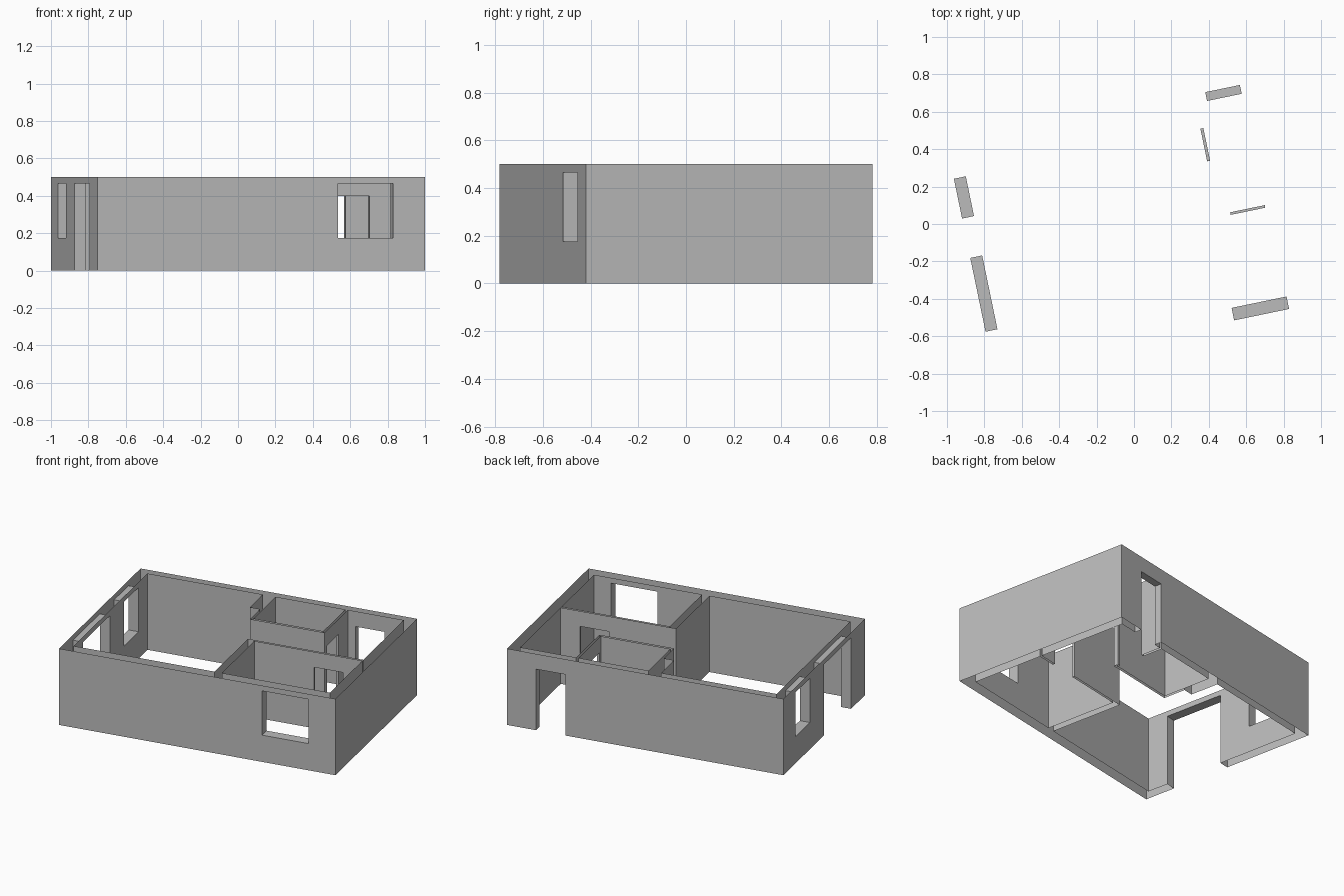
import bpy, bmesh, math
from mathutils import Vector

cube = bpy.data.objects.get("Cube")
if cube:
    bpy.data.objects.remove(cube, do_unlink=True)

TURN = math.radians(11.7)   # the house stands turned on its plot
H = 0.5                     # wall height
X, Y = 0.894, 0.613         # outer half sizes
XI, YF, YB = 0.829, -0.545, 0.565   # inner faces of the outer walls

grey = bpy.data.materials.new("plain_grey")
grey.use_nodes = True
grey.diffuse_color = (0.5, 0.5, 0.5, 1)
grey.node_tree.nodes["Principled BSDF"].inputs["Base Color"].default_value = (0.5, 0.5, 0.5, 1)

# Openings: low corner, high corner
openings = {
    "front_window": ((0.42, -Y, 0.175), (0.72, YF, 0.465)),
    "side_window": ((-X, 0.215, 0.175), (-XI, 0.432, 0.465)),
    "side_doorway": ((-X, -0.403, 0), (-XI, 0.0, 0.465)),
    "back_doorway": ((0.516, YB, 0), (0.705, Y, 0.4)),
    "bathroom_doorway": ((0.451, 0.249, 0), (0.467, 0.427, 0.4)),
    "bedroom_doorway": ((0.516, -0.057, 0), (0.705, -0.043, 0.4)),
}


def inside(p, lo, hi, e=0.001):
    return all(lo[i] - e < p[i] < hi[i] + e for i in range(3))


def finish(bm, name):
    bmesh.ops.remove_doubles(bm, verts=bm.verts, dist=0.0001)
    mesh = bpy.data.meshes.new(name)
    bm.to_mesh(mesh)
    bm.free()
    mesh.materials.append(grey)
    ob = bpy.data.objects.new(name, mesh)
    ob.rotation_euler.z = TURN
    bpy.context.collection.objects.link(ob)


def wall_skin(name, outline):
    """Upright wall faces along a closed outline, with openings left out."""
    bm = bmesh.new()
    for a, b in zip(outline, outline[1:] + outline[:1]):
        a, b = Vector((*a, 0)), Vector((*b, 0))
        d = (b - a).normalized()
        length = (b - a).length
        ts, zs = {0, length}, {0, H}
        for lo, hi in openings.values():
            mid = (Vector(lo) + Vector(hi)) / 2
            t = (mid - a).dot(d)
            foot = a + d * t
            foot.z = mid.z
            if 0 < t < length and inside(foot, lo, hi):
                ts |= {(Vector(c) - a).dot(d) for c in (lo, hi)}
                zs |= {lo[2], hi[2]}
        ts, zs = sorted(ts), sorted(zs)
        for t0, t1 in zip(ts, ts[1:]):
            for z0, z1 in zip(zs, zs[1:]):
                centre = a + d * (t0 + t1) / 2 + Vector((0, 0, (z0 + z1) / 2))
                if any(inside(centre, lo, hi) for lo, hi in openings.values()):
                    continue
                corners = ((t0, z0), (t1, z0), (t1, z1), (t0, z1))
                bm.faces.new([bm.verts.new(a + d * t + Vector((0, 0, z))) for t, z in corners])
    finish(bm, name)


def reveal(name, lo, hi):
    """Jambs, head and (for windows) sill lining an opening."""
    bm = bmesh.new()
    along = 0 if hi[0] - lo[0] > hi[1] - lo[1] else 1
    across = 1 - along
    ring = [(lo[along], lo[2]), (lo[along], hi[2]), (hi[along], hi[2]), (hi[along], lo[2])]
    sides = list(zip(ring, ring[1:]))
    if lo[2] > 0:
        sides.append((ring[3], ring[0]))
    centre = (Vector(lo) + Vector(hi)) / 2
    for p, q in sides:
        vs = []
        for (s, z), w in ((p, lo), (q, lo), (q, hi), (p, hi)):
            co = Vector((0, 0, z))
            co[along], co[across] = s, w[across]
            vs.append(bm.verts.new(co))
        f = bm.faces.new(vs)
        f.normal_update()
        if f.normal.dot(centre - f.calc_center_median()) < 0:
            f.normal_flip()
    finish(bm, name + "_reveal")


def room(x0, y0, x1, y1):
    return [(x0, y0), (x0, y1), (x1, y1), (x1, y0)]


# Outer shell, then the rooms whose skins face inwards
wall_skin("outer_walls", room(-X, -Y, X, Y)[::-1])
wall_skin("bedroom_walls", room(0.13, YF, XI, -0.057))
wall_skin("bathroom_walls", room(0, 0.233, 0.451, YB))
wall_skin("living_room_walls", [
    (-XI, YF), (0.083, YF), (0.083, -0.043), (XI, -0.043), (XI, YB),
    (0.467, YB), (0.467, 0.217), (-0.016, 0.217), (-0.016, 0.37),
    (-0.083, 0.37), (-0.083, YB), (-XI, YB)][::-1])

for label, (low, high) in openings.items():
    reveal(label, low, high)
